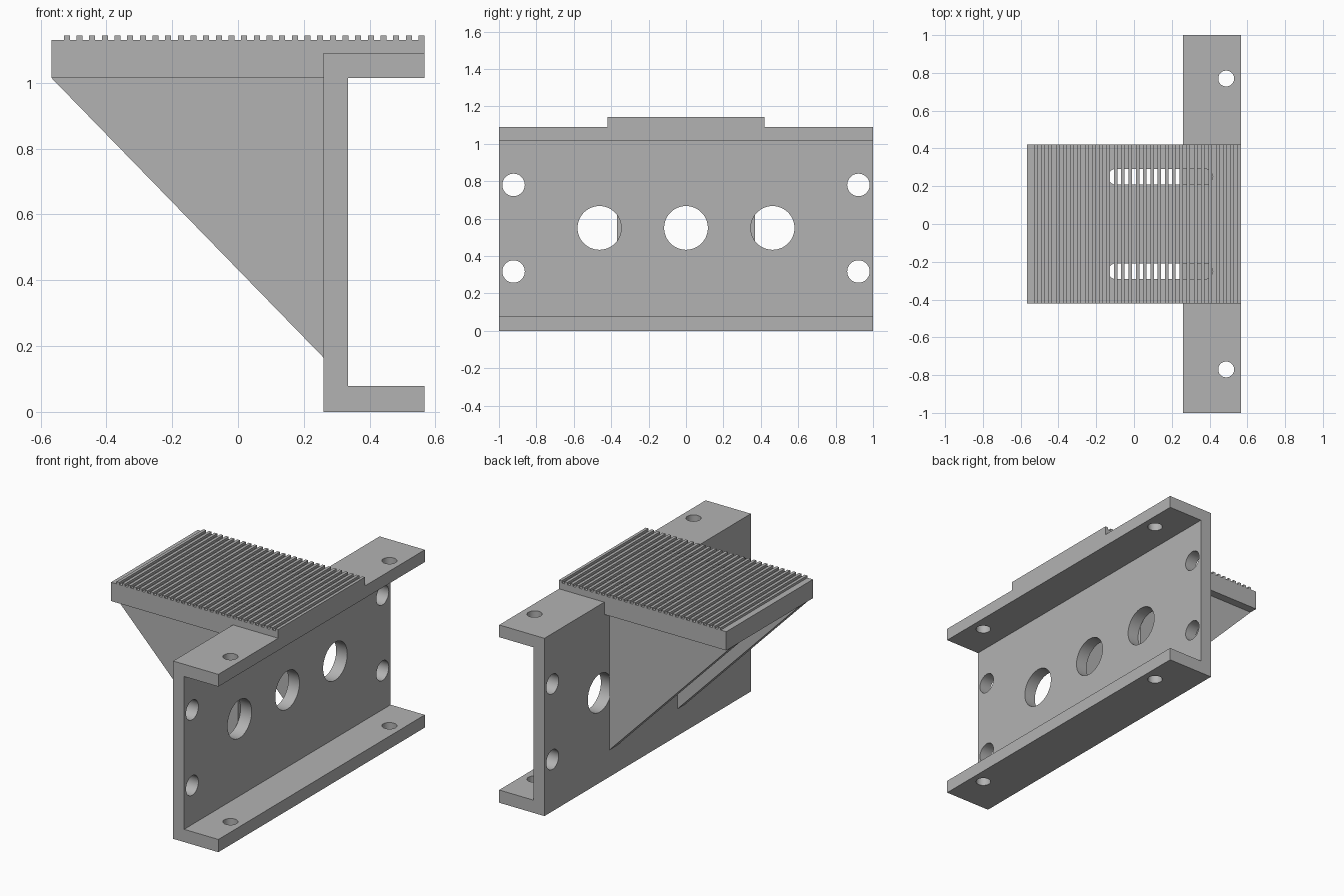
import bpy
import bmesh
import math
from mathutils import Matrix, Vector

cube = bpy.data.objects.get("Cube")
if cube:
    bpy.data.objects.remove(cube, do_unlink=True)

GREY = (0.45, 0.45, 0.45, 1)
metal = bpy.data.materials.new("plain grey")
metal.use_nodes = True
metal.diffuse_color = GREY
metal.node_tree.nodes["Principled BSDF"].inputs["Base Color"].default_value = GREY


def finish(name, bm):
    bmesh.ops.recalc_face_normals(bm, faces=bm.faces)
    mesh = bpy.data.meshes.new(name)
    bm.to_mesh(mesh)
    bm.free()
    mesh.materials.append(metal)
    obj = bpy.data.objects.new(name, mesh)
    bpy.context.collection.objects.link(obj)
    return obj


def add_prism(bm, points, direction):
    """Extrude a closed outline of 3D points along a direction."""
    face = bm.faces.new([bm.verts.new(p) for p in points])
    ext = bmesh.ops.extrude_face_region(bm, geom=[face])
    verts = [g for g in ext["geom"] if isinstance(g, bmesh.types.BMVert)]
    bmesh.ops.translate(bm, verts=verts, vec=Vector(direction))


def side_prism(name, profile, y0, y1):
    bm = bmesh.new()
    add_prism(bm, [(x, y0, z) for x, z in profile], (0, y1 - y0, 0))
    return finish(name, bm)


def add_cylinder(bm, centre, radius, depth, axis):
    turn = Matrix.Rotation(math.pi / 2, 4, "Y") if axis == "X" else Matrix()
    bmesh.ops.create_cone(bm, cap_ends=True, segments=48, radius1=radius,
                          radius2=radius, depth=depth,
                          matrix=Matrix.Translation(centre) @ turn)


def cut(obj, bm):
    """Subtract the cutter and keep the hole rims sharp."""
    cutter = finish("cutter", bm)
    cutter.hide_render = True
    mod = obj.modifiers.new("holes", "BOOLEAN")
    mod.object = cutter
    mod.solver = "EXACT"
    bpy.ops.object.select_all(action="DESELECT")
    bpy.context.view_layer.objects.active = obj
    obj.select_set(True)
    bpy.ops.object.modifier_apply(modifier=mod.name)
    bpy.data.objects.remove(cutter, do_unlink=True)
    bpy.ops.object.shade_smooth_by_angle(angle=math.radians(30))


BACK, WEB, TIP = 0.26, 0.335, 0.567       # channel x positions
LOW, UNDER, HIGH = 0.078, 1.015, 1.09     # flange heights
DECK = 1.13                               # plate top

# Channel with two flanges
channel = side_prism("channel", [
    (BACK, 0), (TIP, 0), (TIP, LOW), (WEB, LOW),
    (WEB, UNDER), (TIP, UNDER), (TIP, HIGH), (BACK, HIGH)], -1, 1)

# Round holes through the web and the flanges
holes = bmesh.new()
for y in (-0.463, 0, 0.463):
    add_cylinder(holes, (0.3, y, 0.55), 0.117, 0.3, "X")
for side in (-1, 1):
    for z in (0.317, 0.78):
        add_cylinder(holes, (0.3, side * 0.922, z), 0.06, 0.3, "X")
    for z in (0.04, 1.05):
        add_cylinder(holes, (0.488, side * 0.77, z), 0.042, 0.3, "Z")
cut(channel, holes)

# Top plate resting on the upper flange
plate = side_prism("top_plate", [
    (-TIP, UNDER), (BACK, UNDER), (BACK, HIGH), (TIP, HIGH),
    (TIP, DECK), (-TIP, DECK)], -0.42, 0.42)

# Two rounded slots through the plate
slots = bmesh.new()
R = 0.042
for side in (-1, 1):
    outline = []
    for centre, start in ((0.375, -90), (-0.095, 90)):
        for i in range(17):
            a = math.radians(start + i * 180 / 16)
            outline.append((centre + R * math.cos(a),
                            side * 0.25 + R * math.sin(a), 0.9))
    add_prism(slots, outline, (0, 0, 0.4))
cut(plate, slots)

# Grip ridges, bridging the slots
ridges = bmesh.new()
PITCH, WIDTH = 0.0385, 0.0185
for i in range(29):
    x = TIP - WIDTH / 2 - i * PITCH
    size = Matrix.Diagonal((WIDTH, 0.84, 0.014, 1))
    bmesh.ops.create_cube(ridges, size=1, matrix=Matrix.Translation(
        (x, 0, DECK + 0.007)) @ size)
finish("grip_ridges", ridges)

# Triangular gussets under the plate
for name, side in (("left_gusset", 1), ("right_gusset", -1)):
    side_prism(name, [(-TIP, UNDER), (BACK, UNDER), (BACK, 0.165)],
               side * 0.29, side * 0.37)
